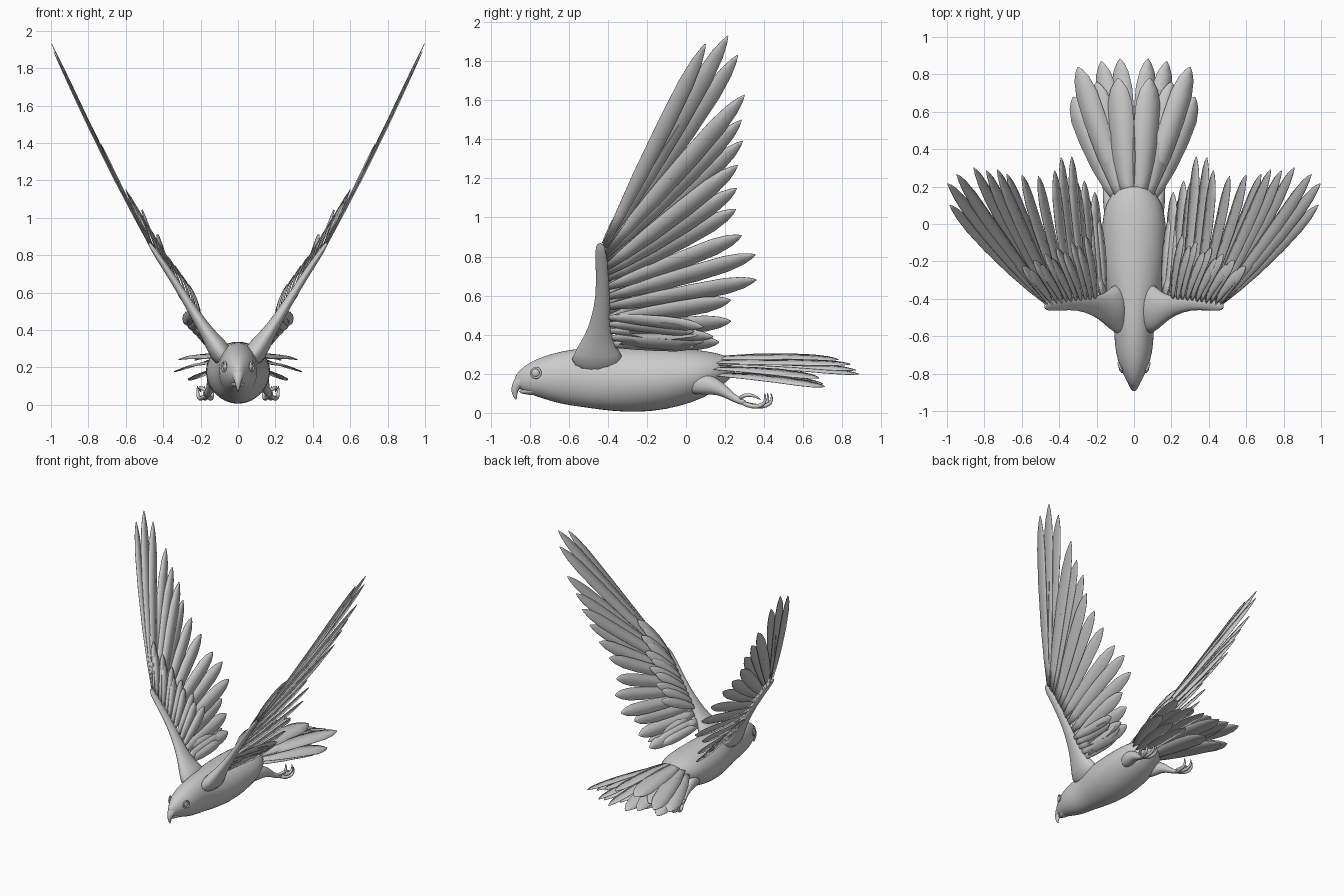
import bpy, bmesh, math
from mathutils import Vector

cube = bpy.data.objects.get("Cube")
if cube:
    bpy.data.objects.remove(cube)

GREY = (0.6, 0.6, 0.6, 1)
plumage = bpy.data.materials.new("plumage_grey")
plumage.use_nodes = True
plumage.diffuse_color = GREY
plumage.node_tree.nodes["Principled BSDF"].inputs["Base Color"].default_value = GREY


def finish(name, bm, mirror=False, subdivide=0, thickness=0):
    bmesh.ops.recalc_face_normals(bm, faces=bm.faces)
    mesh = bpy.data.meshes.new(name)
    bm.to_mesh(mesh)
    bm.free()
    mesh.materials.append(plumage)
    obj = bpy.data.objects.new(name, mesh)
    bpy.context.collection.objects.link(obj)
    if thickness:
        obj.modifiers.new("thickness", "SOLIDIFY").thickness = thickness
    if subdivide:
        mod = obj.modifiers.new("smooth", "SUBSURF")
        mod.levels = mod.render_levels = subdivide
    if mirror:
        obj.modifiers.new("mirror", "MIRROR")
    bpy.ops.object.select_all(action="DESELECT")
    obj.select_set(True)
    bpy.context.view_layer.objects.active = obj
    bpy.ops.object.shade_smooth_by_angle(angle=math.radians(50))
    return obj


def loft(bm, path, radii, side, sides=16):
    """Skin elliptical rings along a path; radii are (along side, across it)."""
    pts = [Vector(p) for p in path]
    rings = []
    for i, p in enumerate(pts):
        tangent = (pts[min(i + 1, len(pts) - 1)] - pts[max(i - 1, 0)]).normalized()
        across = tangent.cross(Vector(side)).normalized()
        along = across.cross(tangent)
        ring = []
        for k in range(sides):
            a = math.tau * k / sides
            ring.append(bm.verts.new(p + along * radii[i][0] * math.cos(a)
                                     + across * radii[i][1] * math.sin(a)))
        rings.append(ring)
    for r, s in zip(rings, rings[1:]):
        for k in range(sides):
            n = (k + 1) % sides
            bm.faces.new((r[k], r[n], s[n], s[k]))
    bm.faces.new(rings[0])
    bm.faces.new(rings[-1])


FEATHER = ((0, .3), (.15, .62), (.35, .88), (.6, 1), (.8, .95), (.91, .68), (.97, .33), (1, .04))


def feather(bm, root, tip, width, normal, bend=0.0):
    """A cambered blade with a raised shaft and pointed tip."""
    root, tip = Vector(root), Vector(tip)
    along = (tip - root).normalized()
    across = along.cross(Vector(normal)).normalized()
    up = across.cross(along)
    rows = []
    for t, w in FEATHER:
        mid = root.lerp(tip, t) + up * bend * math.sin(math.pi * t)
        half = across * width * w / 2
        rows.append([bm.verts.new(q) for q in
                     (mid - half, mid + up * width * w * .06, mid + half)])
    for a, b in zip(rows, rows[1:]):
        for k in (0, 1):
            bm.faces.new((a[k], a[k + 1], b[k + 1], b[k]))


# Body and head: (y, top, bottom, half width)
BODY = ((-.875, .185, .14, .012), (-.85, .215, .115, .035), (-.8, .255, .09, .06),
        (-.73, .29, .07, .09), (-.64, .317, .043, .106), (-.54, .333, .03, .107),
        (-.43, .338, .014, .13), (-.32, .34, .002, .16), (-.18, .34, .003, .174),
        (-.05, .335, .03, .175), (.07, .328, .072, .168), (.16, .315, .13, .125),
        (.23, .29, .19, .06), (.26, .265, .225, .02))
bm = bmesh.new()
loft(bm, [(0, y, (t + b) / 2) for y, t, b, w in BODY],
     [(w, (t - b) / 2) for y, t, b, w in BODY], (1, 0, 0), 20)
finish("body", bm, subdivide=1)

# Hooked beak
bm = bmesh.new()
loft(bm, [(0, -.79, .18), (0, -.845, .165), (0, -.873, .135), (0, -.88, .1), (0, -.868, .066)],
     [(.052, .05), (.036, .038), (.022, .024), (.012, .016), (.002, .003)], (1, 0, 0))
finish("upper_beak", bm, subdivide=1)
bm = bmesh.new()
loft(bm, [(0, -.75, .12), (0, -.81, .112), (0, -.855, .108)],
     [(.055, .03), (.034, .022), (.008, .006)], (1, 0, 0))
finish("lower_beak", bm, subdivide=1)

# Eyes with raised lids
for name, s in (("left", 1), ("right", -1)):
    turn = (0, math.radians(90), math.radians(-22 * s))
    bpy.ops.mesh.primitive_torus_add(major_radius=.025, minor_radius=.006, major_segments=24,
                                     minor_segments=8, location=(s * .074, -.768, .205), rotation=turn)
    lid = bpy.context.object
    lid.name = name + "_eyelid"
    bpy.ops.mesh.primitive_uv_sphere_add(segments=16, ring_count=10, radius=.023,
                                         location=(s * .068, -.768, .205))
    eye = bpy.context.object
    eye.name = name + "_eye"
    eye.scale.x = .6
    for obj in (lid, eye):
        obj.data.materials.append(plumage)
        obj.data.shade_smooth()

# Wing arms flaring into the shoulders
ARM = ((.06, -.45, .23), (.12, -.455, .32), (.165, -.447, .385), (.22, -.437, .47),
       (.3, -.425, .6), (.39, -.43, .74), (.46, -.438, .84), (.478, -.44, .87))
bm = bmesh.new()
loft(bm, ARM, ((.17, .07), (.11, .055), (.075, .038), (.05, .03),
               (.035, .022), (.032, .019), (.03, .014), (.012, .006)), (0, 1, 0))
finish("wing_arms", bm, mirror=True, subdivide=1)


def wing_x(z):
    """Outward position of the wing surface at a height."""
    line = [(p[2], p[0]) for p in ARM] + [(1.92, .995)]
    for (z0, x0), (z1, x1) in zip(line, line[1:]):
        if z <= z1:
            return x0 + (x1 - x0) * (z - z0) / (z1 - z0)
    return line[-1][1]


# Flight feathers: (root height, tip y, tip z)
FLIGHT = ((.86, .10, 1.89), (.85, .215, 1.93), (.84, .265, 1.83), (.82, .30, 1.63),
          (.80, .285, 1.50), (.77, .29, 1.39), (.74, .265, 1.27), (.71, .26, 1.15),
          (.68, .255, 1.04), (.64, .285, .91), (.59, .355, .81), (.54, .36, .68),
          (.48, .23, .58), (.43, .23, .47), (.38, .17, .36))
INWARD = Vector((-.88, 0, .47))
bm = bmesh.new()
for i, (rz, ty, tz) in enumerate(FLIGHT):
    shift = -.08 * max(0, 1 - abs(tz - .92) / .3) + .07 * max(0, 1 - abs(tz - .38) / .25)
    lift = INWARD * (.004 * (i % 3) - .004)
    root = Vector((wing_x(rz), -.415, rz)) + lift
    tip = Vector((wing_x(tz) + shift, ty, tz)) + lift
    feather(bm, root, tip, .1 if i else .085, INWARD + Vector((0, .12, .1)), -.012)
finish("flight_feathers", bm, mirror=True, thickness=.003)

# Covert feathers over the inner wing face
bm = bmesh.new()
for i in range(11):
    t = i / 10
    rz, tz = .46 + .4 * t, .64 + .5 * t
    root = Vector((wing_x(rz), -.42, rz)) + INWARD * .012
    tip = Vector((wing_x(tz) - .065 + .05 * t, -.06 - .17 * t - .04 * (i % 2), tz))
    feather(bm, root, tip, .075, INWARD + Vector((0, .2, .1)), .012)
# Short feathers beside the shoulder
for i in range(5):
    rz = .35 + .035 * i
    feather(bm, (wing_x(rz) + .012, -.41, rz), (.19 + .025 * i, .04 + .05 * (i % 3), .34 + .025 * i),
            .07, INWARD, .01)
finish("covert_feathers", bm, mirror=True, thickness=.003)

# Tail fan: (root x, root z, tip x, tip y, tip z, width)
TAIL = ((.02, .25, .075, .885, .2, .12), (.035, .26, .175, .87, .22, .12),
        (.06, .25, .3, .84, .25, .125), (.03, .28, .085, .78, .275, .14),
        (.07, .26, .2, .76, .245, .13), (.09, .23, .325, .68, .18, .13),
        (.075, .2, .24, .71, .135, .13), (.03, .2, .1, .7, .15, .13))
bm = bmesh.new()
for rx, rz, tx, ty, tz, w in TAIL:
    feather(bm, (rx, .12, rz), (tx, ty, tz), w, (.25, 0, 1), .012)
finish("tail_feathers", bm, mirror=True, thickness=.003)

# Legs tucked back, with curled toes
bm = bmesh.new()
loft(bm, [(.1, .0, .16), (.12, .1, .15), (.135, .18, .125), (.15, .235, .08), (.165, .285, .055), (.17, .31, .05)],
     [(.05, .07), (.05, .06), (.034, .036), (.02, .02), (.024, .018), (.012, .01)], (1, 0, 0), 10)
finish("legs", bm, mirror=True, subdivide=1)
bm = bmesh.new()
for dx, reach in ((.045, .13), (.012, .165), (-.025, .145)):
    loft(bm, [(.165, .28, .055), (.165 + dx * .7, .28 + reach * .45, .03),
              (.165 + dx, .28 + reach * .85, .035), (.165 + dx * 1.15, .28 + reach, .065),
              (.165 + dx * 1.15, .28 + reach * .93, .105)],
         [(.013, .013), (.014, .014), (.013, .013), (.009, .009), (.002, .002)], (1, 0, 0), 8)
# Rear toe curling above the others
loft(bm, [(.165, .27, .07), (.2, .3, .095), (.205, .35, .09), (.2, .385, .065)],
     [(.012, .012), (.012, .012), (.009, .009), (.002, .002)], (1, 0, 0), 8)
finish("toes", bm, mirror=True, subdivide=1)
